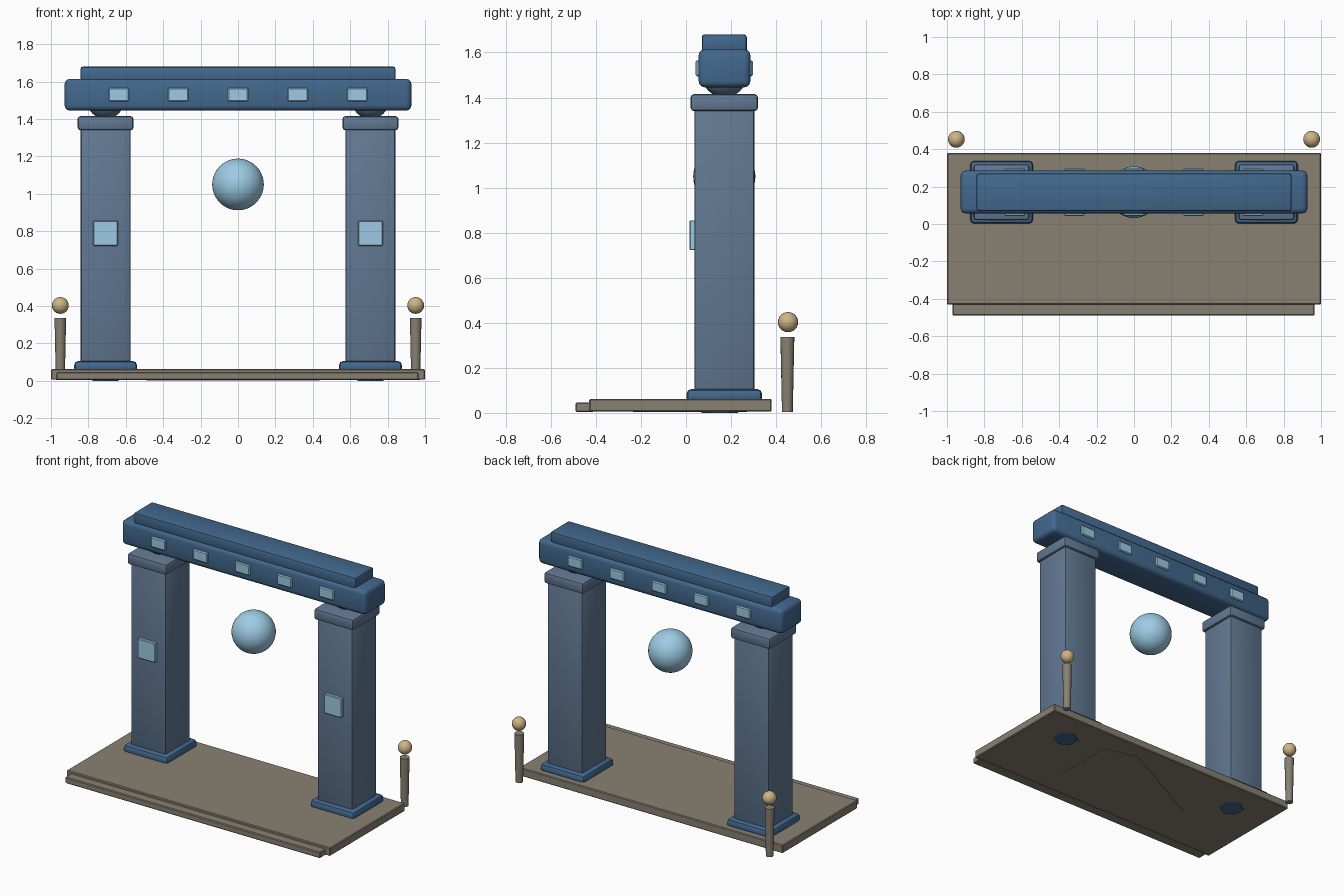
import bpy, bmesh
from math import radians

if "Cube" in bpy.data.objects:
    bpy.data.objects.remove(bpy.data.objects["Cube"])


def material(name, rgb):
    m = bpy.data.materials.new(name)
    m.diffuse_color = (*rgb, 1)
    m.use_nodes = True
    m.node_tree.nodes["Principled BSDF"].inputs["Base Color"].default_value = m.diffuse_color
    return m


BLUE = material("deep_blue", (0.055, 0.14, 0.27))
SLATE = material("slate_blue", (0.12, 0.19, 0.29))
GLOW = material("pale_glow", (0.34, 0.6, 0.78))
STONE = material("warm_stone", (0.25, 0.22, 0.17))
GOLD = material("gold", (0.62, 0.46, 0.24))
CY = 0.17  # depth centre of the gate


def box(name, mat, x, y, z, bevel=0.01, segments=2):
    """Bevelled box from (min, max) ranges."""
    bm = bmesh.new()
    bmesh.ops.create_cube(bm, size=1)
    for v in bm.verts:
        v.co = [r[0] + (c + 0.5) * (r[1] - r[0]) for c, r in zip(v.co, (x, y, z))]
    bmesh.ops.bevel(bm, geom=bm.edges[:], offset=bevel, segments=segments,
                    profile=0.5, affect='EDGES', clamp_overlap=True)
    return finish(name, mat, bm)


def finish(name, mat, bm, loc=(0, 0, 0), angle=35):
    me = bpy.data.meshes.new(name)
    bm.to_mesh(me)
    bm.free()
    ob = bpy.data.objects.new(name, me)
    ob.location = loc
    me.materials.append(mat)
    bpy.context.collection.objects.link(ob)
    bpy.ops.object.select_all(action='DESELECT')
    ob.select_set(True)
    bpy.context.view_layer.objects.active = ob
    bpy.ops.object.shade_smooth_by_angle(angle=radians(angle))
    return ob


def ball(name, mat, loc, r, u=32, v=20):
    bm = bmesh.new()
    bmesh.ops.create_uvsphere(bm, u_segments=u, v_segments=v, radius=r)
    return finish(name, mat, bm, loc)


def cone(name, mat, x, y, z0, z1, r0, r1, sides):
    bm = bmesh.new()
    bmesh.ops.create_cone(bm, cap_ends=True, segments=sides,
                          radius1=r0, radius2=r1, depth=z1 - z0)
    return finish(name, mat, bm, (x, y, (z0 + z1) / 2), 50)


def square(name, mat, cx, half, z, bevel):
    return box(name, mat, (cx - half, cx + half), (CY - half, CY + half), z, bevel)


# Platform, front step and underside plate
box("platform", STONE, (-1, 1), (-0.43, 0.38), (0.006, 0.062), 0.005, 1)
box("front_step", STONE, (-0.97, 0.965), (-0.49, -0.41), (0.004, 0.046), 0.005, 1)
bm = bmesh.new()
outline = [(0.43, -0.21), (0.436, 0.21), (0.195, 0.27), (-0.49, -0.08), (-0.485, -0.235)]
face = bm.faces.new([bm.verts.new((x, y, 0.003)) for x, y in outline])
top = bmesh.ops.extrude_face_region(bm, geom=[face])["geom"]
bmesh.ops.translate(bm, vec=(0, 0, 0.03),
                    verts=[g for g in top if isinstance(g, bmesh.types.BMVert)])
bmesh.ops.recalc_face_normals(bm, faces=bm.faces[:])
finish("underside_plate", STONE, bm)

for side, s in (("left", -1), ("right", 1)):
    px = s * 0.708
    # Pillar with foot, base, cap and neck
    cone(side + "_pillar_foot", BLUE, px, CY - 0.02, 0, 0.1, 0.08, 0.12, 6)
    square(side + "_pillar_base", BLUE, px, 0.168, (0.045, 0.106), 0.022)
    square(side + "_pillar", SLATE, px, 0.133, (0.08, 1.36), 0.012)
    square(side + "_pillar_cap", SLATE, px, 0.149, (1.34, 1.415), 0.014)
    ball(side + "_neck", SLATE, (px, CY, 1.5), 0.1, 16, 12)
    box(side + "_pillar_panel", GLOW, (px - 0.066, px + 0.066), (0.016, 0.05),
        (0.722, 0.855), 0.004, 1)
    # Rear post with floating finial
    cone(side + "_post", STONE, s * 0.95, 0.45, 0.005, 0.337, 0.024, 0.031, 16)
    ball(side + "_finial", GOLD, (s * 0.95, 0.453, 0.403), 0.045, 20, 12)

# Lintel and top rail
box("lintel", BLUE, (-0.927, 0.927), (0.056, 0.286), (1.445, 1.614), 0.028, 3)
box("top_rail", BLUE, (-0.842, 0.842), (0.07, 0.27), (1.60, 1.68), 0.012)

# Glowing insets on both faces of the lintel
for face_name, y in (("front", (0.043, 0.07)), ("back", (0.272, 0.297))):
    for i in range(5):
        cx = (i - 2) * 0.319
        box(f"{face_name}_inset_{i + 1}", GLOW, (cx - 0.055, cx + 0.055), y,
            (1.494, 1.565), 0.006, 1)

# Floating orb
ball("floating_orb", GLOW, (0, CY, 1.05), 0.138, 40, 24)
